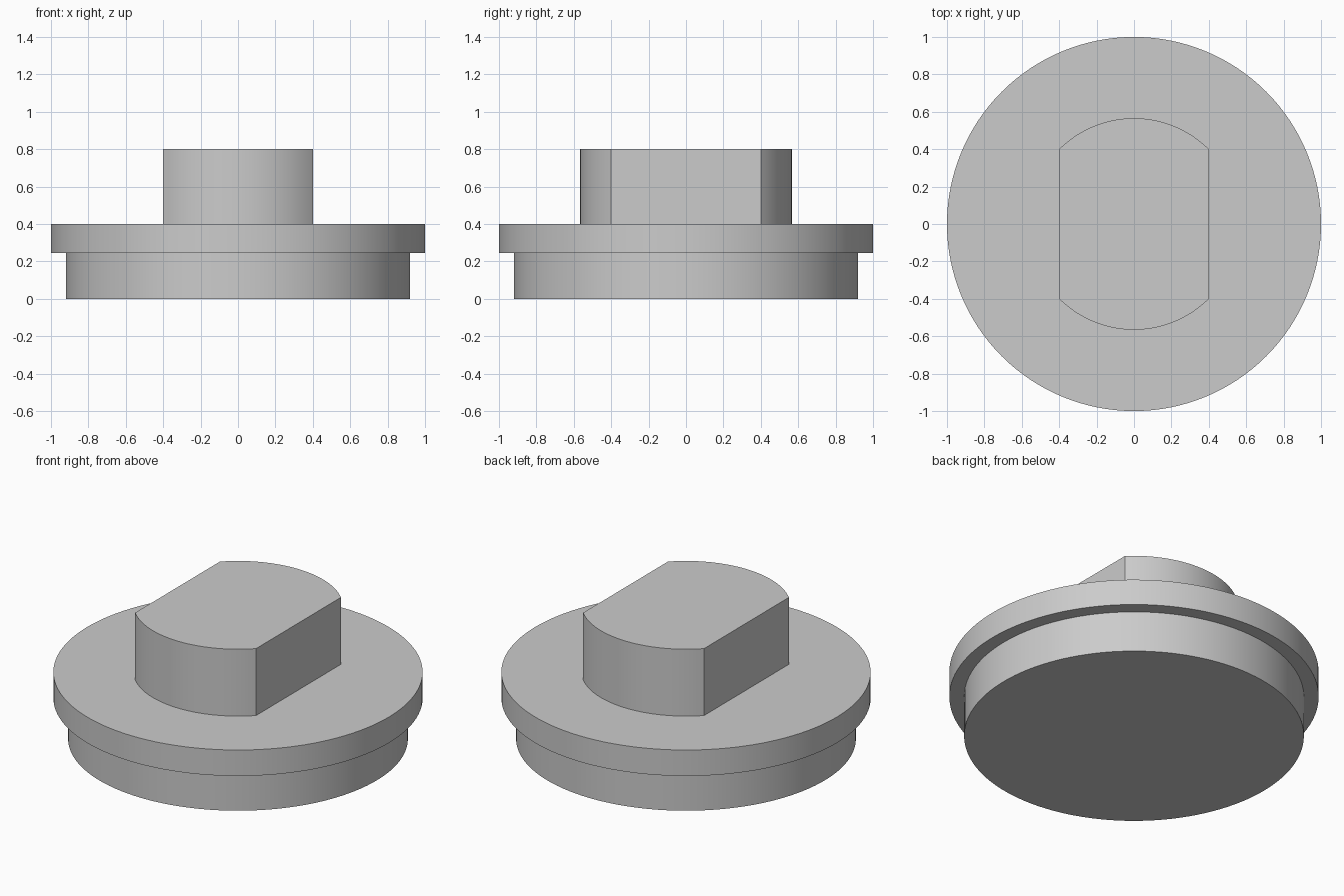
import bpy
import bmesh
import math

cube = bpy.data.objects.get("Cube")
if cube:
    bpy.data.objects.remove(cube, do_unlink=True)

grey = bpy.data.materials.new("light_grey")
grey.use_nodes = True
colour = (0.6, 0.6, 0.6, 1)
grey.diffuse_color = colour
grey.node_tree.nodes["Principled BSDF"].inputs["Base Color"].default_value = colour


def arc(radius, start, end, steps):
    angles = [start + (end - start) * i / steps for i in range(steps + 1)]
    return [(radius * math.cos(a), radius * math.sin(a)) for a in angles]


def prism(name, outline, bottom, top):
    """Extrude a closed outline upwards into a solid."""
    bm = bmesh.new()
    face = bm.faces.new([bm.verts.new((x, y, bottom)) for x, y in outline])
    result = bmesh.ops.extrude_face_region(bm, geom=[face], use_keep_orig=True)
    raised = [v for v in result["geom"] if isinstance(v, bmesh.types.BMVert)]
    bmesh.ops.translate(bm, verts=raised, vec=(0, 0, top - bottom))
    bmesh.ops.recalc_face_normals(bm, faces=bm.faces)
    mesh = bpy.data.meshes.new(name)
    bm.to_mesh(mesh)
    bm.free()
    mesh.materials.append(grey)
    obj = bpy.data.objects.new(name, mesh)
    bpy.context.collection.objects.link(obj)
    bpy.ops.object.select_all(action="DESELECT")
    obj.select_set(True)
    bpy.context.view_layer.objects.active = obj
    bpy.ops.object.shade_smooth_by_angle(angle=math.radians(30))
    return obj


# Round base and the wider flange above it
full_turn = 2 * math.pi
prism("base_disc", arc(0.92, 0, full_turn, 128)[:-1], 0, 0.245)
prism("flange", arc(1, 0, full_turn, 128)[:-1], 0.245, 0.4)

# Grip with two flat sides and rounded ends
quarter = math.pi / 4
radius = 0.4 * math.sqrt(2)
back = arc(radius, quarter, 3 * quarter, 32)
front = arc(radius, 5 * quarter, 7 * quarter, 32)
prism("grip", back + front, 0.4, 0.8)
